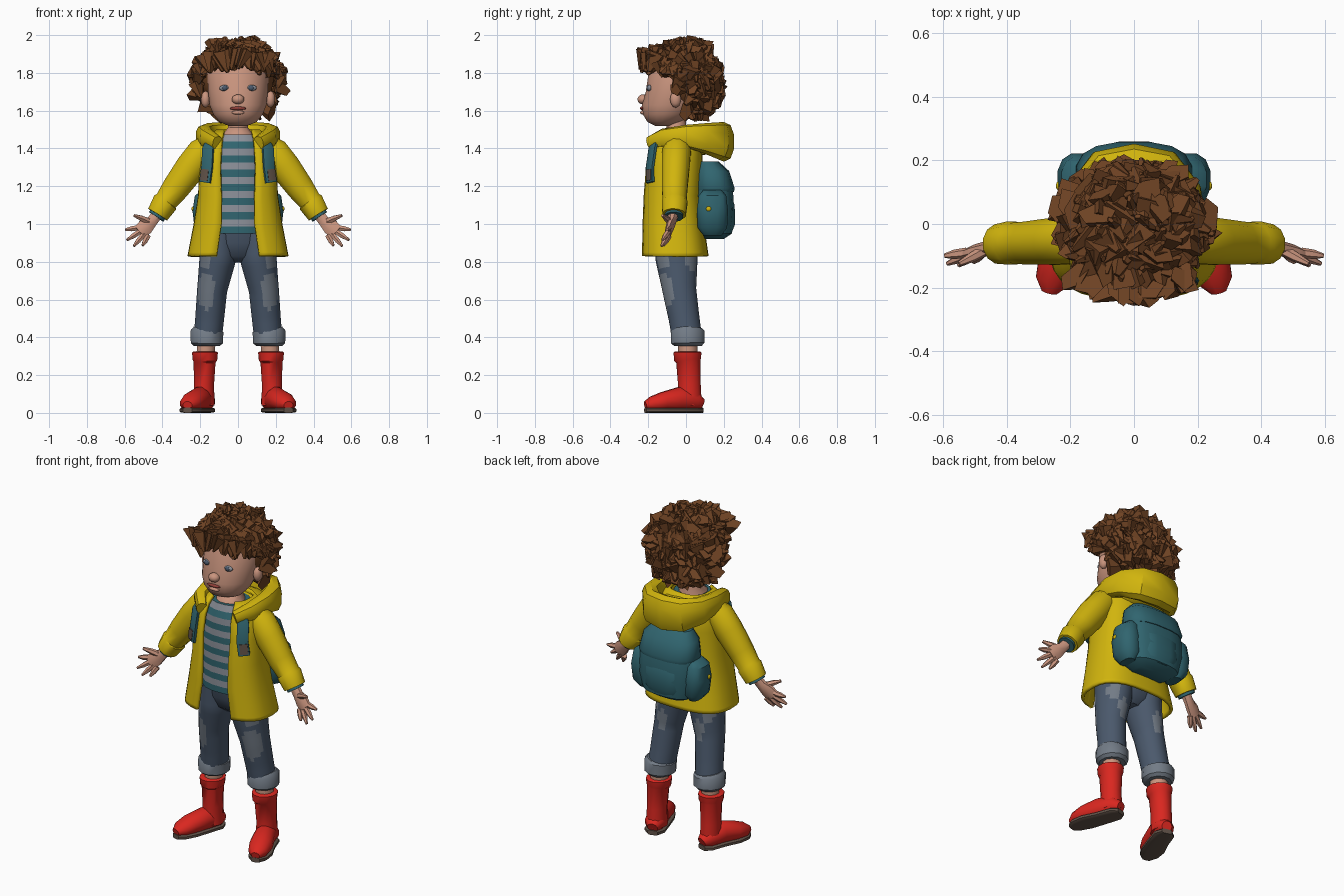
import bpy, bmesh, math, random
from mathutils import Vector, Matrix

random.seed(7)
if "Cube" in bpy.data.objects:
    bpy.data.objects.remove(bpy.data.objects["Cube"])


def material(name, *rgb):
    m = bpy.data.materials.new(name)
    m.use_nodes = True
    m.diffuse_color = (*rgb, 1)
    m.node_tree.nodes["Principled BSDF"].inputs["Base Color"].default_value = (*rgb, 1)
    return m


SKIN = material("skin", .59, .30, .21)
HAIR = material("brown_hair", .155, .055, .017)
YELLOW = material("yellow_coat", .64, .46, .004)
TEAL = material("teal", .03, .13, .16)
GREY = material("grey_stripe", .27, .29, .33)
DENIM = material("denim", .07, .10, .15)
WORN = material("worn_denim", .17, .20, .24)
RED = material("red_boot", .70, .02, .014)
SOLE = material("brown_sole", .12, .085, .065)
LIPS = material("lips", .28, .05, .04)


def finish(bm, name, mat, smooth=True):
    bmesh.ops.recalc_face_normals(bm, faces=bm.faces)
    me = bpy.data.meshes.new(name)
    bm.to_mesh(me)
    bm.free()
    me.materials.append(mat)
    ob = bpy.data.objects.new(name, me)
    bpy.context.collection.objects.link(ob)
    if smooth:
        bpy.ops.object.select_all(action='DESELECT')
        ob.select_set(True)
        bpy.context.view_layer.objects.active = ob
        bpy.ops.object.shade_smooth_by_angle(angle=math.radians(40))
    return ob


def power(v, p):
    return math.copysign(abs(v) ** p, v)


def tube(name, rings, mat, n=12, up=(0, 1, 0), p=1.0, sub=1, side=1, level=False):
    """Skin rings of (x, y, z, half width, half depth) along a path."""
    rows = []
    for a, b in zip(rings, rings[1:]):
        rows += [[u + (v - u) * k / sub for u, v in zip(a, b)] for k in range(sub)]
    rows.append(rings[-1])
    pts = [Vector((r[0] * side, r[1], r[2])) for r in rows]
    bm = bmesh.new()
    loops = []
    for i, r in enumerate(rows):
        t = pts[min(i + 1, len(pts) - 1)] - pts[max(i - 1, 0)]
        t = Vector((0, 0, 1)) if level else t.normalized()
        s = Vector(up).cross(t).normalized()
        u = t.cross(s)
        angles = [2 * math.pi * (k + .5) / n for k in range(n)]
        loops.append([bm.verts.new(pts[i] + s * r[3] * power(math.cos(g), p)
                                   + u * r[4] * power(math.sin(g), p)) for g in angles])
    for a, b in zip(loops, loops[1:]):
        for k in range(n):
            bm.faces.new((a[k], a[(k + 1) % n], b[(k + 1) % n], b[k]))
    bm.faces.new(loops[0])
    bm.faces.new(loops[-1])
    return finish(bm, name, mat)


def ball(name, c, r, mat):
    bm = bmesh.new()
    bmesh.ops.create_icosphere(bm, subdivisions=2, radius=1,
                               matrix=Matrix.Translation(c) @ Matrix.Diagonal((*r, 1)))
    return finish(bm, name, mat)


# Head, neck and face
tube("head", [(0, -.12, 1.52, .05, .045), (0, -.115, 1.54, .1, .09), (0, -.095, 1.58, .132, .135),
              (0, -.08, 1.63, .152, .155), (0, -.06, 1.7, .16, .155), (0, -.04, 1.8, .165, .16),
              (0, -.03, 1.88, .13, .13), (0, -.03, 1.93, .06, .06)], SKIN, n=20, level=True)
tube("neck", [(0, -.07, 1.40, .1, .1), (0, -.065, 1.47, .085, .08), (0, -.05, 1.51, .055, .055),
              (0, -.06, 1.6, .055, .055)], SKIN)
ball("nose", (0, -.228, 1.66), (.034, .03, .027), SKIN)
ball("upper_lip", (0, -.232, 1.612), (.045, .012, .01), LIPS)
ball("lower_lip", (0, -.229, 1.59), (.035, .014, .011), SKIN)

# Striped shirt with even rows
PROFILE = [(.95, .16, .125), (1.1, .16, .125), (1.25, .16, .125), (1.4, .145, .12), (1.475, .105, .095)]
shirt = tube("shirt", [(0, -.068, z, w, d) for (z, w, d) in PROFILE[:4]], TEAL, n=16, p=.85, sub=4, level=True)
shirt_top = tube("shirt_top", [(0, -.068, z, w, d) for (z, w, d) in PROFILE[3:]], TEAL,
                 n=16, p=.85, sub=2, level=True)
for ob in (shirt, shirt_top):
    ob.data.materials.append(GREY)
    for f in ob.data.polygons:
        f.material_index = (f.index // 16) % 2

# Coat: height, centre y, half width, half depth, half opening
COAT = [(.83, -.06, .268, .18, .115), (1.0, -.07, .235, .165, .09), (1.15, -.075, .212, .155, .09),
        (1.3, -.065, .205, .155, .095), (1.4, -.06, .195, .145, .09), (1.46, -.055, .165, .125, .085),
        (1.5, -.05, .115, .10, .075)]


def coat_row(z):
    for a, b in zip(COAT, COAT[1:]):
        if z <= b[0]:
            k = (z - a[0]) / (b[0] - a[0])
            return [u + (v - u) * k for u, v in zip(a, b)]


def coat_point(t, z, off=0):
    _, cy, rx, ry, _ = coat_row(z)
    return Vector(((rx + off) * power(math.sin(t), .75), cy - (ry + off) * power(math.cos(t), .75), z))


bm = bmesh.new()
COLS = 26
grid = []
for z in [.83, .85, .92] + [r[0] for r in COAT[1:]]:
    row = coat_row(z)
    t0 = math.asin((row[4] / row[2]) ** (1 / .75))
    grid.append([bm.verts.new(coat_point(t0 + (2 * math.pi - 2 * t0) * i / COLS, z)) for i in range(COLS + 1)])
for a, b in zip(grid, grid[1:]):
    for i in range(COLS):
        bm.faces.new((a[i], a[i + 1], b[i + 1], b[i]))
coat = finish(bm, "coat", YELLOW)
solid = coat.modifiers.new("thickness", 'SOLIDIFY')
solid.thickness = .018
solid.offset = -1

# Hood folded behind the neck
half = [(.11, -.19, 1.43, .03, .035), (.165, -.12, 1.455, .04, .05), (.18, 0, 1.465, .045, .06),
        (.165, .1, 1.455, .05, .08), (.10, .18, 1.44, .055, .1), (0, .2, 1.435, .055, .105)]
tube("hood_roll", half + [(-r[0], *r[1:]) for r in half[-2::-1]], YELLOW, n=10, up=(0, 0, 1), p=.8)
ball("hood_base", (0, .05, 1.42), (.16, .14, .06), YELLOW)

# Backpack
tube("backpack", [(0, .14, .92, .11, .06), (0, .145, .95, .16, .1), (0, .15, 1.05, .185, .108),
                  (0, .15, 1.18, .18, .1), (0, .14, 1.27, .165, .085), (0, .12, 1.31, .12, .05)],
     TEAL, n=16, p=.75, level=True)
tube("backpack_flap", [(0, .153, 1.17, .175, .103), (0, .153, 1.19, .185, .106), (0, .14, 1.28, .168, .09),
                       (0, .12, 1.33, .12, .055)], TEAL, n=16, p=.75, level=True)
tube("backpack_front_pocket", [(0, .2, .95, .09, .04), (0, .205, 1.0, .12, .056), (0, .205, 1.1, .12, .054),
                               (0, .2, 1.14, .1, .04)], TEAL, p=.7)

# Pants hips
tube("pants_hips", [(0, -.06, .98, .165, .12), (0, -.05, .9, .185, .115), (0, -.045, .83, .16, .09),
                    (0, -.04, .795, .06, .05)], DENIM, n=16, level=True)

FOOT = [(.165, .085, .045, .03, .03), (.175, .05, .06, .058, .052), (.205, -.04, .072, .06, .066),
        (.238, -.12, .06, .066, .052), (.258, -.18, .048, .054, .04), (.267, -.215, .04, .025, .022)]
FINGERS = [("index_finger", .597, -.10, .97), ("middle_finger", .588, -.125, .915),
           ("ring_finger", .552, -.13, .883), ("little_finger", .505, -.12, .885)]

for s, label in ((1, "left_"), (-1, "right_")):
    # Eyes and ears
    ball(label + "eye", (s * .07, -.193, 1.72), (.03, .012, .017), GREY)
    ball(label + "iris", (s * .07, -.2, 1.72), (.015, .01, .015), DENIM)
    ball(label + "ear", (s * .172, -.055, 1.66), (.025, .03, .045), SKIN)

    # Sleeve, lining and hand
    tube(label + "sleeve", [(.13, -.045, 1.43, .06, .06), (.19, -.05, 1.38, .082, .078),
                            (.25, -.055, 1.3, .084, .076), (.33, -.06, 1.19, .075, .07),
                            (.38, -.06, 1.122, .064, .065), (.385, -.06, 1.115, .071, .07),
                            (.425, -.063, 1.05, .061, .064)], YELLOW, side=s)
    tube(label + "sleeve_lining", [(.405, -.062, 1.08, .046, .05), (.433, -.064, 1.038, .048, .05)], TEAL, side=s)
    tube(label + "palm", [(.42, -.065, 1.06, .03, .03), (.455, -.075, 1.015, .032, .024),
                          (.49, -.085, .985, .046, .022), (.52, -.095, .955, .043, .017)], SKIN, n=8, side=s)
    for i, (name, x, y, z) in enumerate(FINGERS):
        base = Vector((.527 - .017 * i, -.09, .98 - .014 * i))
        mid = base.lerp(Vector((x, y, z)), .55)
        tube(label + name, [(*base, .016, .016), (*mid, .015, .015), (x, y, z, .007, .007)], SKIN, n=6, side=s)
    tube(label + "thumb", [(.465, -.08, 1.01, .02, .018), (.51, -.105, 1.03, .016, .016),
                           (.55, -.125, 1.045, .008, .008)], SKIN, n=6, side=s)

    # Backpack strap, side pocket and buckle
    path = [(.75, 1.47), (.8, 1.4), (.78, 1.3), (.85, 1.22)]
    tube(label + "strap", [(*coat_point(t, z, .008), .034, .012) for t, z in path], TEAL, n=8,
         up=(-.5 * s, .85, 0), p=.6, side=s)
    tube(label + "strap_tab", [(*coat_point(t, z, .018), .024, .006) for t, z in ((.8, 1.29), (.84, 1.23))],
         SOLE, n=8, up=(-.5 * s, .85, 0), p=.6, side=s)
    tube(label + "backpack_pocket", [(.165, .14, .94, .03, .05), (.17, .14, .98, .062, .08),
                                     (.175, .14, 1.07, .068, .085), (.17, .14, 1.15, .06, .075),
                                     (.16, .14, 1.18, .03, .05)], TEAL, p=.85, side=s, level=True)
    ball(label + "buckle", (s * .238, .12, 1.08), (.008, .014, .014), YELLOW)

    # Leg with worn patches, rolled cuff and shin
    leg = tube(label + "pants_leg", [(.1, -.05, .95, .1, .12), (.107, -.05, .82, .098, .113),
                                     (.137, -.035, .65, .08, .09), (.15, -.01, .5, .077, .082),
                                     (.16, .005, .4, .075, .08)], DENIM, n=24, sub=6, side=s)
    leg.data.materials.append(WORN)
    for f in leg.data.polygons:
        c, n = f.center, f.normal
        knee = ((c.x * s - .17) / .042) ** 2 + ((c.z - .65) / .1) ** 2 < 1 and n.y < -.1
        pocket = ((c.x * s - .17) / .03) ** 2 + ((c.z - .8) / .05) ** 2 < 1
        calf = ((c.x * s - .12) / .03) ** 2 + ((c.z - .7) / .07) ** 2 < 1 and n.y > .1
        f.material_index = int(knee or pocket or calf)
    tube(label + "rolled_cuff", [(.162, .008, .445, .076, .08), (.164, .008, .432, .09, .092),
                                 (.165, .01, .37, .088, .092), (.165, .01, .355, .072, .076)], WORN, side=s)
    tube(label + "shin", [(.165, .01, .42, .052, .052), (.172, .01, .3, .05, .052)], SKIN, n=10, side=s)

    # Boot
    tube(label + "boot_shaft", [(.175, .008, .325, .062, .068), (.175, .008, .32, .071, .077),
                                (.175, .008, .28, .067, .073), (.177, .012, .27, .06, .066),
                                (.18, .018, .15, .055, .062), (.18, .02, .04, .058, .066)], RED, side=s)
    tube(label + "boot_foot", FOOT, RED, up=(0, 0, 1), side=s)
    tube(label + "boot_sole", [(x, y, .014, w, .014) for x, y, z, w, h in FOOT], SOLE,
         up=(0, 0, 1), p=.5, side=s)

# Hair: rounded core under chunky faceted locks
CENTRE = Vector((0, -.02, 1.755))
RADII = Vector((.218, .195, .2))
ball("hair_core", (0, .015, 1.77), (.2, .165, .195), HAIR)
bm = bmesh.new()


def lock(p, d, size):
    turn = d.to_track_quat('Z', 'Y').to_matrix().to_4x4()
    bmesh.ops.create_cone(bm, cap_ends=True, segments=5, radius1=.052 * size, radius2=.012,
                          depth=.085 * size, matrix=Matrix.Translation(p) @ turn
                          @ Matrix.Rotation(random.uniform(0, 6), 4, 'Z') @ Matrix.Diagonal((1, .6, 1, 1)))


COUNT = 380
for i in range(COUNT):
    h = 1 - 2 * (i + .5) / COUNT
    r, g = math.sqrt(1 - h * h), i * 2.39996
    n = Vector((r * math.cos(g), r * math.sin(g), h))
    p = CENTRE + n * RADII
    if (p.y < -.06 and p.z < 1.85 - .25 * abs(p.x)) or (p.y < .01 and p.z < 1.7) or p.z < 1.575:
        continue
    down = Vector((0, 0, -1)) + n * n.z
    jitter = Vector([random.uniform(-1, 1) for _ in range(3)])
    lock(p, (n * .2 + down * .6 + jitter * .6).normalized(), random.uniform(.8, 1.25))

# Fringe swept over the forehead
for i in range(15):
    x = -.168 + .024 * i
    y = -.225 + 1.6 * x * x
    lock(Vector((x, y, 1.865 - .7 * x * x + random.uniform(-.015, .015))),
         Vector((random.uniform(-.5, .5), -.3, -.8)).normalized(), random.uniform(.95, 1.3))
for v in bm.verts:
    v.co.z = min(v.co.z, 2.0)
finish(bm, "hair_locks", HAIR, smooth=False)
